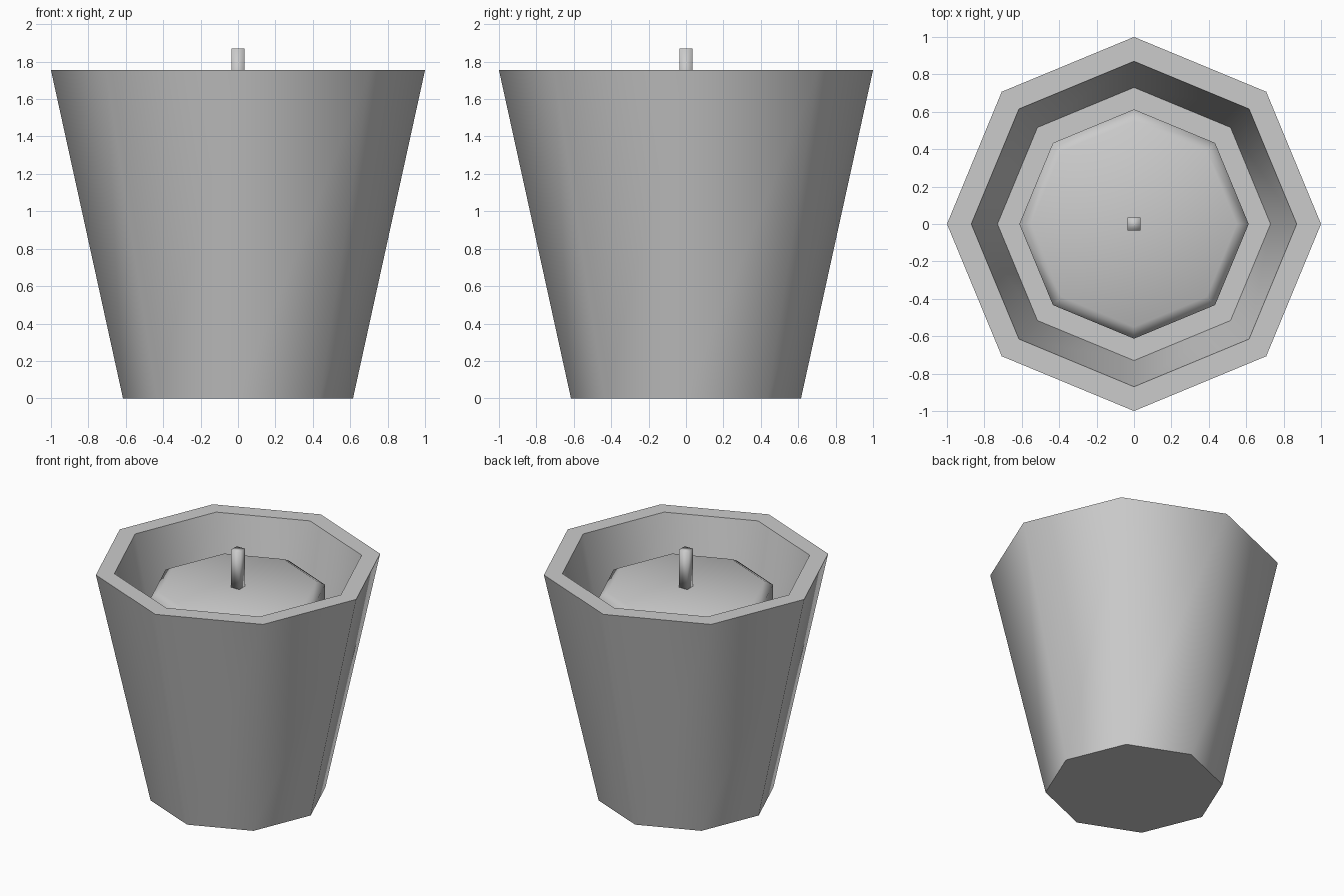
import bpy, bmesh
from math import cos, sin, pi, radians

if "Cube" in bpy.data.objects:
    bpy.data.objects.remove(bpy.data.objects["Cube"])

def lathe(name, profile, sides=8, turn=0.0, angle=50):
    """Stack polygon rings (radius, z) and cap both ends."""
    bm = bmesh.new()
    rings = [[bm.verts.new((r * cos(turn + 2 * pi * i / sides),
                            r * sin(turn + 2 * pi * i / sides), z))
              for i in range(sides)] for r, z in profile]
    for a, b in zip(rings, rings[1:]):
        for i in range(sides):
            j = (i + 1) % sides
            bm.faces.new((a[i], a[j], b[j], b[i]))
    bm.faces.new(rings[0][::-1])
    bm.faces.new(rings[-1])
    mesh = bpy.data.meshes.new(name)
    bm.to_mesh(mesh)
    bm.free()
    obj = bpy.data.objects.new(name, mesh)
    bpy.context.collection.objects.link(obj)
    bpy.ops.object.select_all(action='DESELECT')
    obj.select_set(True)
    bpy.context.view_layer.objects.active = obj
    bpy.ops.object.shade_smooth_by_angle(angle=radians(angle))
    return obj

LEDGE = 1.11

# Holder and candle in one skin: outer wall, rim, inner wall, ledge,
# then the wax rising to a softly chamfered top
lathe("candle_holder", [(0.615, 0), (1.0, 1.755), (0.87, 1.755), (0.73, LEDGE),
                        (0.613, LEDGE), (0.613, 1.55), (0.55, 1.585)], angle=65)

# Square wick
w = 0.036 * 2 ** 0.5
lathe("wick", [(w, 1.58), (w, 1.87)], sides=4, turn=pi / 4, angle=180)
